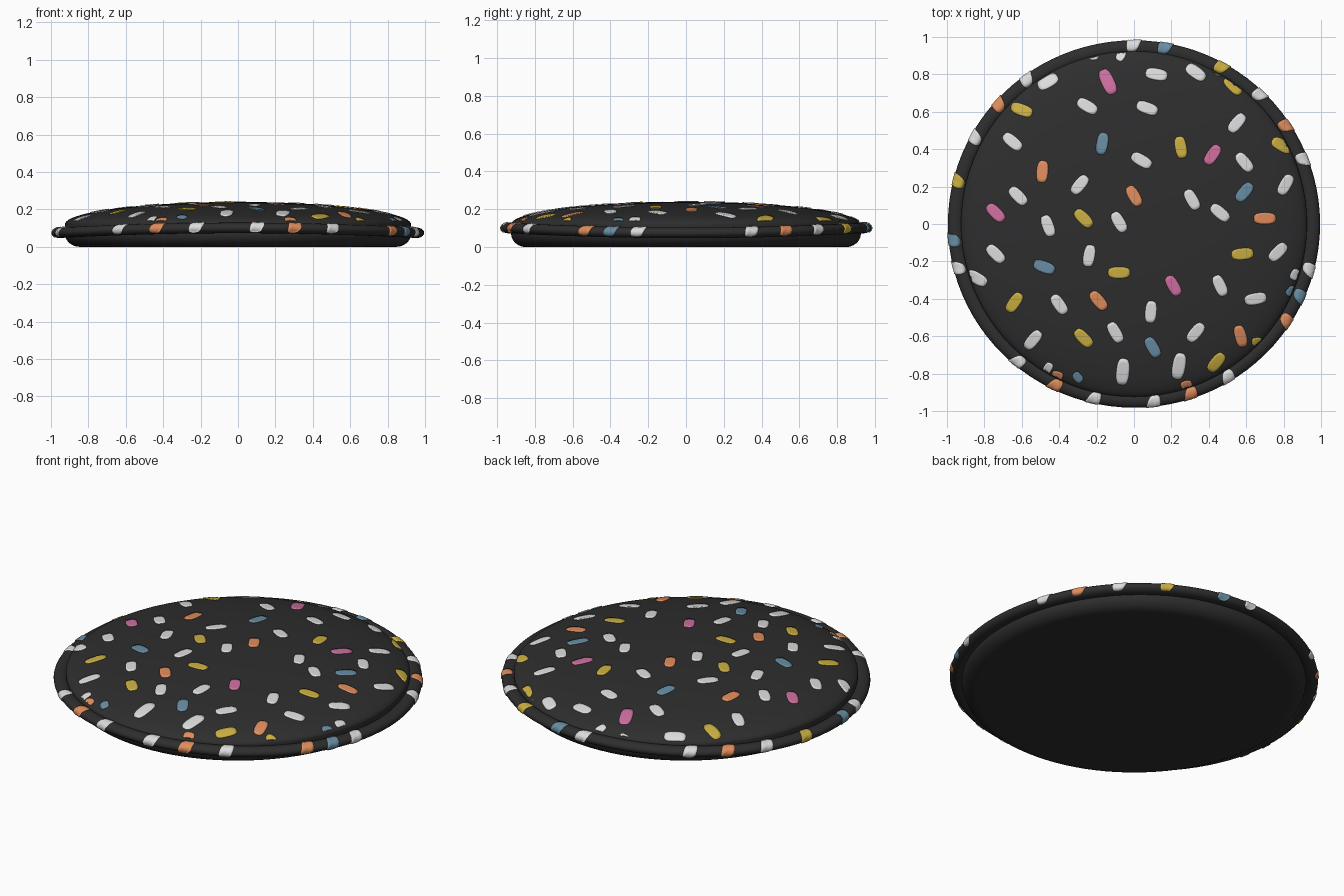
import bpy
import bmesh
from math import sin, cos, asin, pi, radians, hypot

cube = bpy.data.objects.get("Cube")
if cube:
    bpy.data.objects.remove(cube)

RADIUS, SEAM, DOME = 0.925, 0.12, 0.12      # cushion radius, seam height, dome rise
PIPE_RING, PIPE_W, PIPE_H = 0.955, 0.04, 0.028


def make_material(name, colour):
    mat = bpy.data.materials.new(name)
    mat.use_nodes = True
    mat.diffuse_color = (*colour, 1)
    bsdf = next(n for n in mat.node_tree.nodes if n.type == 'BSDF_PRINCIPLED')
    bsdf.inputs["Base Color"].default_value = (*colour, 1)
    bsdf.inputs["Roughness"].default_value = 0.9
    return mat


charcoal = make_material("charcoal fabric", (0.027, 0.027, 0.027))
colours = {
    "white": make_material("white", (0.72, 0.72, 0.72)),
    "yellow": make_material("mustard yellow", (0.60, 0.43, 0.055)),
    "orange": make_material("orange", (0.75, 0.27, 0.11)),
    "pink": make_material("pink", (0.62, 0.16, 0.35)),
    "blue": make_material("dusty blue", (0.14, 0.27, 0.37)),
}


def finish(bm, name, mat):
    bmesh.ops.remove_doubles(bm, verts=bm.verts, dist=0.00005)
    for face in bm.faces:
        face.smooth = True
    mesh = bpy.data.meshes.new(name)
    bm.to_mesh(mesh)
    bm.free()
    mesh.materials.append(mat)
    obj = bpy.data.objects.new(name, mesh)
    bpy.context.collection.objects.link(obj)
    return obj


def dome_point(x, y, lift):
    """Point on the domed top above x, y, lifted along the surface normal."""
    r = hypot(x, y)
    keep = min(1, 0.915 / max(r, 0.001))
    x, y, r = x * keep, y * keep, r * keep
    t = asin(r / RADIUS)
    nr, nz = sin(t) / RADIUS, cos(t) / DOME
    size = hypot(nr, nz)
    out = 1 + lift * nr / size / max(r, 0.001)
    return x * out, y * out, SEAM + DOME * cos(t) + lift * nz / size


def pipe_point(around, phi, lift):
    """Point on the edge piping, which dips gently towards the two sides."""
    r = PIPE_RING + (PIPE_W + lift) * cos(phi)
    z = 0.088 - 0.013 * cos(2 * around) + (PIPE_H + lift) * sin(phi)
    return r * cos(around), 0.987 * r * sin(around), z


def sweep(name, rows, mat):
    """Skin a list of closed vertex rings."""
    bm = bmesh.new()
    rings = [[bm.verts.new(p) for p in row] for row in rows]
    for a, b in zip(rings, rings[1:]):
        for i in range(len(a)):
            j = (i + 1) % len(a)
            bm.faces.new((a[i], b[i], b[j], a[j]))
    bmesh.ops.remove_doubles(bm, verts=bm.verts, dist=0.00005)
    bmesh.ops.recalc_face_normals(bm, faces=bm.faces)
    return finish(bm, name, mat)


# Cushion body: elliptical dome, short side wall, rounded flat base
SEGS = 96
profile = [(RADIUS * sin(i * pi / 96), SEAM + DOME * cos(i * pi / 96)) for i in range(49)]
profile += [(0.845 + 0.08 * cos(i * pi / 20), 0.07 - 0.07 * sin(i * pi / 20)) for i in range(11)]
profile += [(0.5, 0), (0, 0)]
sweep("cushion_body",
      [[(r * cos(2 * pi * i / SEGS), r * sin(2 * pi * i / SEGS), z) for i in range(SEGS)]
       for r, z in profile], charcoal)

# Piping around the seam
sweep("edge_piping",
      [[pipe_point(2 * pi * i / SEGS, 2 * pi * k / 20, 0) for k in range(20)]
       for i in range(SEGS + 1)], charcoal)


def add_patch(bm, place):
    """Thin rounded-oblong patch; place maps unit (u, v) and a lift to the surface."""
    count = 24
    rings = []
    for size, lift in ((0.001, 0.004), (0.35, 0.004), (0.7, 0.004), (1, 0.004), (1.02, -0.002)):
        ring = []
        for i in range(count):
            c, s = cos(2 * pi * i / count), sin(2 * pi * i / count)
            u = abs(c) ** 0.75 * (1 if c > 0 else -1)
            v = abs(s) ** 0.65 * (1 if s > 0 else -1)
            ring.append(bm.verts.new(place(size * u, size * v, lift)))
        rings.append(ring)
    bm.faces.new(rings[0])
    for a, b in zip(rings, rings[1:]):
        for i in range(count):
            j = (i + 1) % count
            bm.faces.new((a[i], b[i], b[j], a[j]))


def add_fleck(bm, x, y, turn, length=0.058, width=0.029):
    c, s = cos(radians(turn)), sin(radians(turn))

    def place(u, v, lift):
        return dome_point(x + u * length * c - v * width * s,
                          y + u * length * s + v * width * c, lift)
    add_patch(bm, place)


def add_band(bm, angle):
    def place(u, v, lift):
        return pipe_point(radians(angle) + 0.036 * v + 0.015 * u, radians(35) + 1.5 * u, lift)
    add_patch(bm, place)


# Flecks on the dome: x and y in hundredths, then the turn in degrees
flecks = {
    "white": [(12, 80, -10), (33, 81, -35), (-46, 76, 30), (-25, 63, -30), (7, 62, -20),
              (55, 54, 50), (-65, 44, -40), (4, 34, -30), (59, 33, -50), (-29, 21, 50),
              (81, 21, 60), (-62, 15, -45), (-46, -1, -70), (-8, 1, -60), (31, 13, -60),
              (46, 6, -40), (-74, -16, -45), (-24, -17, 80), (77, -15, 45), (-40, -43, -55),
              (9, -47, 85), (46, -33, -65), (65, -40, 10), (-10, -58, -60), (33, -58, 50),
              (-54, -62, 50), (-84, -29, -30)],
    "yellow": [(-60, 61, -20), (25, 41, -80), (79, 42, -30), (-27, 3, -45), (58, -16, 5),
               (-8, -26, 0), (-64, -42, 55), (-27, -61, -45), (44, -74, 50), (53, 74, -45)],
    "orange": [(-49, 28, 85), (0, 15, -60), (70, 3, 0), (-19, -41, -50), (57, -60, -75)],
    "pink": [(42, 37, 55), (-74, 6, -45), (21, -33, -60)],
    "blue": [(-17, 43, 80), (59, 17, 50), (-48, -23, -20), (10, -66, -60)],
}
# Larger flecks, and small ones tucked against the seam
large = {"white": [(-6, -79, 85), (24, -76, 80)], "pink": [(-14, 76, -65)]}
small = {"white": [(-22, 90, 0), (-7, 90, 60), (86, -27, 60), (-46, -77, 60)],
         "yellow": [(45, 82, -50), (66, -63, 0)],
         "orange": [(-41, -81, -15), (28, -86, 15)],
         "blue": [(-30, -82, -50), (84, -36, 50)]}
# Bands wrapping the piping, by angle round the cushion
bands = {"white": [90, 46, 21, 151, 126, 194, 230, 257, 276, 301, 345],
         "yellow": [166, 61], "orange": [327, 33, 138, 288, 244], "blue": [80, 185, 336]}

for key, mat in colours.items():
    bm = bmesh.new()
    for table, length, width in ((flecks, 0.058, 0.03), (large, 0.07, 0.034), (small, 0.03, 0.022)):
        for x, y, turn in table.get(key, []):
            add_fleck(bm, x / 100, y / 100, turn, length, width)
    bm.normal_update()
    finish(bm, key + "_flecks", mat)
    if key in bands:
        bm = bmesh.new()
        for angle in bands[key]:
            add_band(bm, angle)
        # Piping patches are mapped mirrored, so turn them outward
        bmesh.ops.recalc_face_normals(bm, faces=bm.faces)
        bm.normal_update()
        for face in bm.faces:
            c = face.calc_center_median()
            out = hypot(c.x, c.y) - PIPE_RING
            way = face.normal.x * c.x * out + face.normal.y * c.y * out + face.normal.z * (c.z - 0.088)
            if way < 0:
                face.normal_flip()
        finish(bm, key + "_piping_bands", mat)
